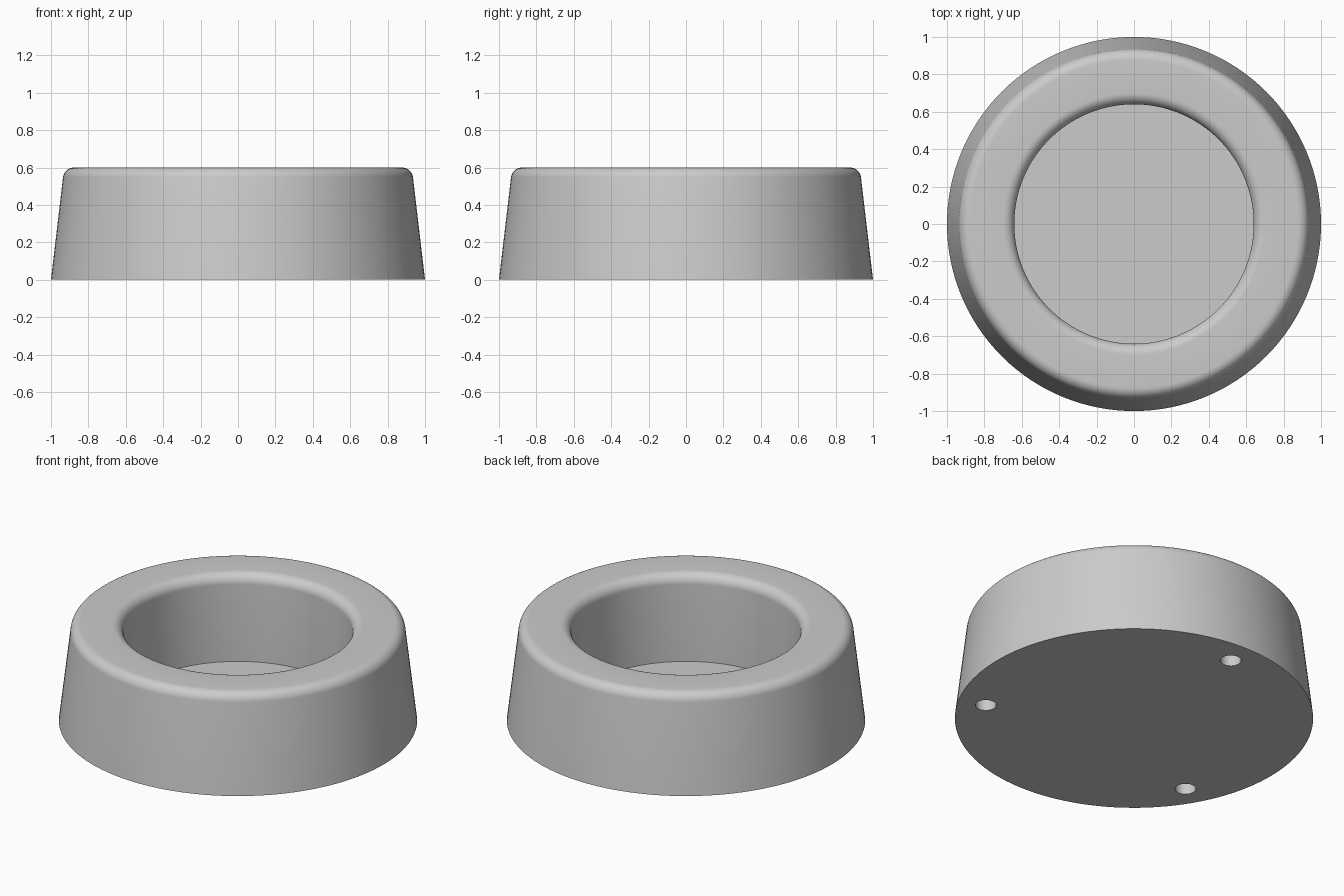
import bpy
import bmesh
from math import sin, cos, pi, radians
from mathutils import Vector

cube = bpy.data.objects.get("Cube")
if cube:
    bpy.data.objects.remove(cube, do_unlink=True)

HEIGHT = 0.6
FLOOR_Z = 0.065
POCKET_R = 0.64
FILLET = 0.06
DRAFT = radians(6.6)
SEGMENTS = 128

grey = bpy.data.materials.new("light grey")
grey.use_nodes = True
colour = (0.6, 0.6, 0.6, 1)
grey.diffuse_color = colour
grey.node_tree.nodes["Principled BSDF"].inputs["Base Color"].default_value = colour


def arc(cx, cz, radius, start, end, steps=10):
    """Points of a fillet in the r-z plane."""
    angles = [start + (end - start) * i / steps for i in range(steps + 1)]
    return [(cx + radius * cos(a), cz + radius * sin(a)) for a in angles]


def add_object(name, bm):
    mesh = bpy.data.meshes.new(name)
    bm.to_mesh(mesh)
    bm.free()
    mesh.materials.append(grey)
    obj = bpy.data.objects.new(name, mesh)
    bpy.context.collection.objects.link(obj)
    return obj


def lathe(name, profile):
    """Spin a profile about z and cap both open ends."""
    bm = bmesh.new()
    verts = [bm.verts.new((r, 0, z)) for r, z in profile]
    edges = [bm.edges.new(pair) for pair in zip(verts, verts[1:])]
    bmesh.ops.spin(bm, geom=verts + edges, cent=(0, 0, 0), axis=(0, 0, 1),
                   angle=2 * pi, steps=SEGMENTS, use_merge=True)
    bmesh.ops.remove_doubles(bm, verts=bm.verts[:], dist=1e-5)
    bmesh.ops.holes_fill(bm, edges=[e for e in bm.edges if e.is_boundary], sides=0)
    bmesh.ops.recalc_face_normals(bm, faces=bm.faces[:])
    return add_object(name, bm)


# Tapered ring body with rounded rims and a round pocket
outer = arc(0.876, HEIGHT - FILLET, FILLET, DRAFT, pi / 2)
inner = arc(POCKET_R + FILLET, HEIGHT - FILLET, FILLET, pi / 2, pi)
body = lathe("round_base", [(1, 0)] + outer + inner + [(POCKET_R, FLOOR_Z)])

# Three blind holes in the underside
bm = bmesh.new()
for degrees in (90, 210, 330):
    a = radians(degrees)
    hole = bmesh.ops.create_cone(bm, cap_ends=True, segments=32,
                                 radius1=0.058, radius2=0.058, depth=0.4)
    bmesh.ops.translate(bm, verts=hole["verts"],
                        vec=Vector((0.84 * cos(a), 0.84 * sin(a), 0)))
cutter = add_object("hole_cutter", bm)
cutter.hide_render = True

cut = body.modifiers.new("underside holes", "BOOLEAN")
cut.operation = "DIFFERENCE"
cut.solver = "EXACT"
cut.object = cutter

bpy.ops.object.select_all(action="DESELECT")
body.select_set(True)
bpy.context.view_layer.objects.active = body
bpy.ops.object.modifier_apply(modifier=cut.name)
bpy.data.objects.remove(cutter, do_unlink=True)
bpy.ops.object.shade_smooth_by_angle(angle=radians(30))
